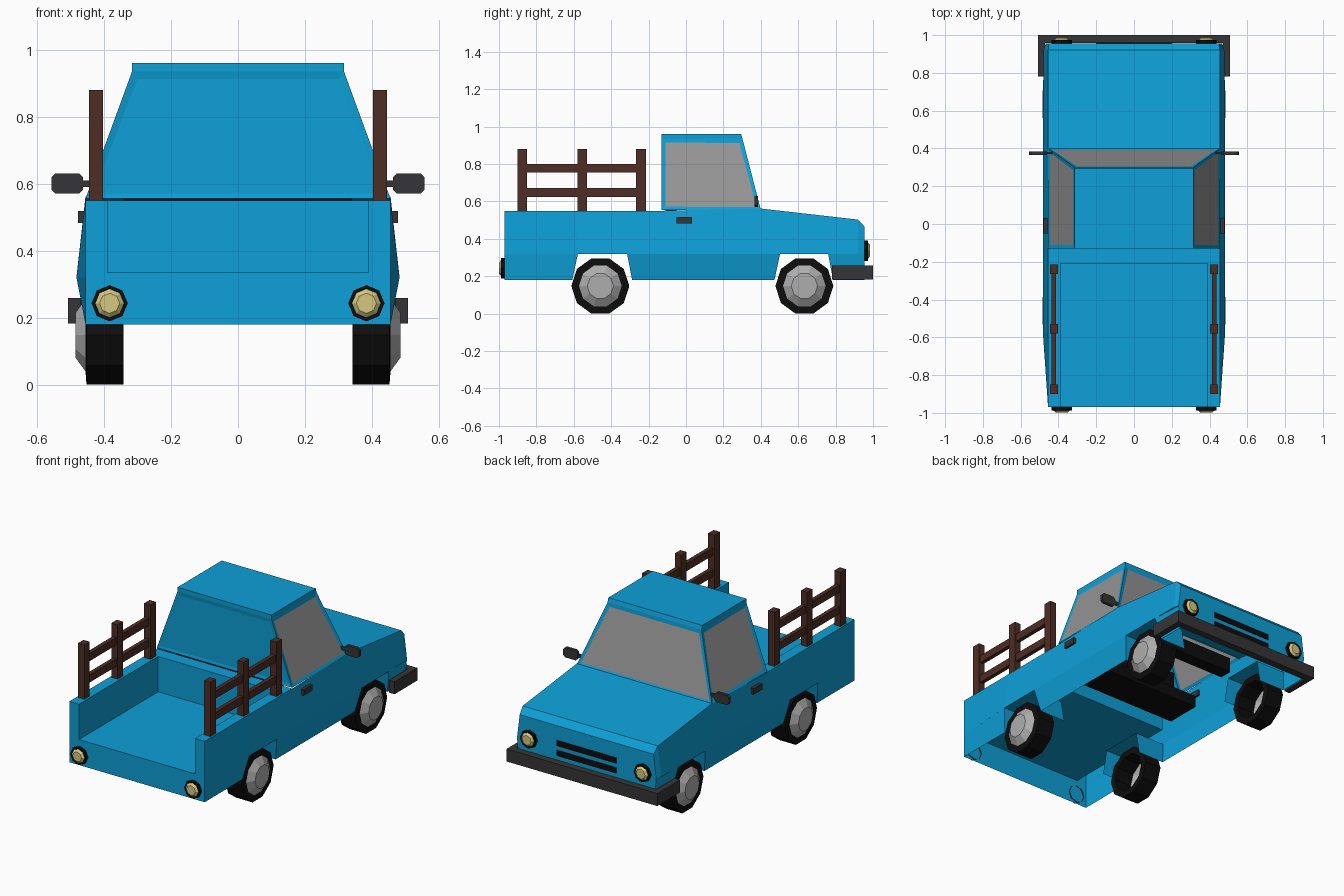
import bpy, bmesh, math
from mathutils import Vector

if "Cube" in bpy.data.objects:
    bpy.data.objects.remove(bpy.data.objects["Cube"])


def material(name, rgb):
    m = bpy.data.materials.new(name)
    m.diffuse_color = (*rgb, 1)
    m.use_nodes = True
    m.node_tree.nodes["Principled BSDF"].inputs["Base Color"].default_value = m.diffuse_color
    return m


BLUE = material("blue paint", (0.004, 0.35, 0.68))
GLASS = material("grey glass", (0.30, 0.30, 0.30))
TIRE = material("black rubber", (0.004, 0.004, 0.004))
HUB = material("light grey metal", (0.42, 0.42, 0.42))
DARK = material("dark grey plastic", (0.036, 0.036, 0.038))
LAMP = material("pale yellow lamp", (0.66, 0.58, 0.22))
WOOD = material("brown wood", (0.075, 0.026, 0.018))


def finish(name, bm, *mats):
    me = bpy.data.meshes.new(name)
    bm.to_mesh(me)
    bm.free()
    for m in mats:
        me.materials.append(m)
    ob = bpy.data.objects.new(name, me)
    bpy.context.collection.objects.link(ob)
    return ob


def poly(bm, pts, out):
    """Add a face whose normal points towards out."""
    f = bm.faces.new([bm.verts.new(p) for p in pts])
    f.normal_update()
    if f.normal.dot(Vector(out)) < 0:
        f.normal_flip()
    return f


def boxes(name, mat, specs, bevel=0):
    """specs: (x0, x1, y0, y1, z0, z1)"""
    bm = bmesh.new()
    for x0, x1, y0, y1, z0, z1 in specs:
        vs = bmesh.ops.create_cube(bm, size=1)["verts"]
        for v in vs:
            v.co = Vector((x1 if v.co.x > 0 else x0, y1 if v.co.y > 0 else y0,
                           z1 if v.co.z > 0 else z0))
    if bevel:
        es = [e for e in bm.edges if abs((e.verts[0].co - e.verts[1].co).normalized().y) > 0.9]
        bmesh.ops.bevel(bm, geom=es, offset=bevel, segments=1, affect='EDGES')
    bmesh.ops.recalc_face_normals(bm, faces=bm.faces)
    return finish(name, bm, mat)


def mirrored(x0, x1, *rest):
    return [(x0, x1, *rest), (-x1, -x0, *rest)]


# ---- body shell, open underneath
bm = bmesh.new()
LOW, MID, BED, TOP = 0.18, 0.32, 0.335, 0.55
# stations: y, belt half width, top half width, top height
st = [(-.97, .455, .455, TOP), (-.58, .482, .455, TOP), (-.13, .482, .455, TOP),
      (.40, .482, .455, .562), (.92, .478, .455, .503), (.955, .468, .45, .465)]
lower = [((-.97, .455, -.97), (-.578, .482, -.608)),
         ((-.315, .482, -.288), (.503, .482, .473)),
         ((.76, .48, .786), (.955, .468, .955))]
arches = [[(-.608, LOW), (-.578, MID), (-.315, MID), (-.288, LOW)],
          [(.473, LOW), (.503, MID), (.76, MID), (.786, LOW)]]
for s in (-1, 1):
    for a, b in zip(st, st[1:]):
        poly(bm, [(s*a[1], a[0], MID), (s*b[1], b[0], MID),
                  (s*b[2], b[0], b[3]), (s*a[2], a[0], a[3])], (s, 0, 0))
    for a, b in lower:
        poly(bm, [(s*.455, a[2], LOW), (s*.455, b[2], LOW),
                  (s*b[1], b[0], MID), (s*a[1], a[0], MID)], (s, 0, 0))
    for path in arches:
        for (ya, za), (yb, zb) in zip(path, path[1:]):
            xa, xb = [.455 if z == LOW else .482 for z in (za, zb)]
            poly(bm, [(s*xa, ya, za), (s*xb, yb, zb), (s*.28, yb, zb), (s*.28, ya, za)], (0, 0, -1))
    # bed walls: end, inner side and top
    poly(bm, [(s*.39, -.97, BED), (s*.455, -.97, BED), (s*.455, -.97, TOP), (s*.39, -.97, TOP)], (0, -1, 0))
    poly(bm, [(s*.39, -.97, BED), (s*.39, -.21, BED), (s*.39, -.21, TOP), (s*.39, -.97, TOP)], (-s, 0, 0))
    poly(bm, [(s*.39, -.97, TOP), (s*.455, -.97, TOP), (s*.455, -.21, TOP), (s*.39, -.21, TOP)], (0, 0, 1))


def across(wa, ya, za, wb, yb, zb, out):
    poly(bm, [(-wa, ya, za), (wa, ya, za), (wb, yb, zb), (-wb, yb, zb)], out)


across(.455, -.97, LOW, .455, -.97, BED, (0, -1, 0))      # tail panel
across(.39, -.97, BED, .39, -.21, BED, (0, 0, 1))         # bed floor
across(.39, -.21, BED, .39, -.21, TOP, (0, -1, 0))        # bed front wall
across(.455, -.21, TOP, .455, -.13, TOP, (0, 0, 1))       # ledge behind cab
across(.455, .40, .562, .455, .92, .503, (0, 0, 1))       # hood
across(.455, .92, .503, .45, .955, .465, (0, 1, 1))       # hood lip
across(.45, .955, .465, .468, .955, MID, (0, 1, 0))       # nose
across(.468, .955, MID, .455, .955, LOW, (0, 1, 0))
finish("body", bm, BLUE)

# ---- cab with inset windows
bm = bmesh.new()
rings = [[bm.verts.new((x*w, y, z)) for x, y in ((-1, yb), (1, yb), (1, yf), (-1, yf))]
         for w, yb, yf, z in ((.455, -.13, .40, .555), (.316, -.13, .302, .935), (.316, -.13, .295, .96))]
for a, b in zip(rings, rings[1:]):
    for i in range(4):
        j = (i + 1) % 4
        bm.faces.new((a[i], a[j], b[j], b[i]))
bm.faces.new(rings[2])
bm.normal_update()
panes = list(bm.faces)[:4]
bmesh.ops.inset_individual(bm, faces=panes, thickness=.028, depth=-.004)
for f in panes:
    f.material_index = 0 if f.normal.y < -.9 else 1   # rear pane is painted
finish("cab", bm, BLUE, GLASS)


# ---- turned parts: profile of (offset along axis, radius)
def lathe(bm, profile, n, place, start, mat=0):
    rows = []
    for t, r in profile:
        rows.append([bm.verts.new(place(t, r*math.cos(start + k*math.tau/n), r*math.sin(start + k*math.tau/n)))
                     for k in range(n)])
    for a, b in zip(rows, rows[1:]):
        for k in range(n):
            bm.faces.new((a[k], a[(k+1) % n], b[(k+1) % n], b[k])).material_index = mat
    return rows


def wheel(name, s, y):
    bm = bmesh.new()
    place = lambda t, u, v: (s*t, y + u, .148 + v)
    lathe(bm, [(.455, .114), (.452, .155), (.342, .155), (.342, .114), (.455, .114)], 10, place, 0)
    rows = lathe(bm, [(.455, .114), (.485, .07)], 10, place, 0, 1)
    bm.faces.new(rows[1]).material_index = 1
    bmesh.ops.remove_doubles(bm, verts=bm.verts, dist=1e-5)
    bmesh.ops.recalc_face_normals(bm, faces=bm.faces)
    finish(name, bm, TIRE, HUB)


def lamp(name, x, y, z, d):
    bm = bmesh.new()
    place = lambda t, u, v: (x + u, y + d*t, z + v)
    lathe(bm, [(-.005, .054), (.018, .054), (.018, .043)], 8, place, 0)
    rows = lathe(bm, [(.018, .043), (.029, .03)], 8, place, 0, 1)
    bm.faces.new(rows[1]).material_index = 1
    bmesh.ops.remove_doubles(bm, verts=bm.verts, dist=1e-5)
    bmesh.ops.recalc_face_normals(bm, faces=bm.faces)
    finish(name, bm, TIRE, LAMP)


for s, side in ((-1, "left"), (1, "right")):
    wheel("rear_wheel_" + side, s, -.458)
    wheel("front_wheel_" + side, s, .633)
    lamp("tail_light_" + side, s*.383, -.97, .243, -1)
    lamp("headlight_" + side, s*.383, .955, .337, 1)

# ---- bumper wrapping the nose, grille, mirrors, handles
boxes("bumper", DARK, [(-.507, .507, .957, 1.0, .182, .258)] + mirrored(.47, .507, .78, .957, .182, .258))
boxes("grille", TIRE, [(-.2, .2, .95, .96, z - .017, z + .017) for z in (.30, .36)])
boxes("mirrors", DARK, mirrored(.462, .557, .366, .384, .57, .63), bevel=.012)
boxes("mirror_arms", DARK, mirrored(.42, .47, .37, .38, .59, .61))
boxes("door_handles", DARK, mirrored(.45, .478, -.05, .033, .482, .518))

# ---- wooden side rails
rails = []
for y in (-.875, -.555, -.24):
    rails += mirrored(.403, .445, y - .026, y + .026, .55, .88)
for z in (.648, .778):
    rails += mirrored(.412, .437, -.875, -.24, z - .023, z + .023)
boxes("wooden_rails", WOOD, rails)

# ---- interior seen from below
boxes("seat", TIRE, [(-.36, .36, -.1, .12, .33, .40), (-.34, .34, -.11, -.05, .40, .62)])
boxes("dashboard", TIRE, [(-.40, .40, .30, .38, .46, .55)])
